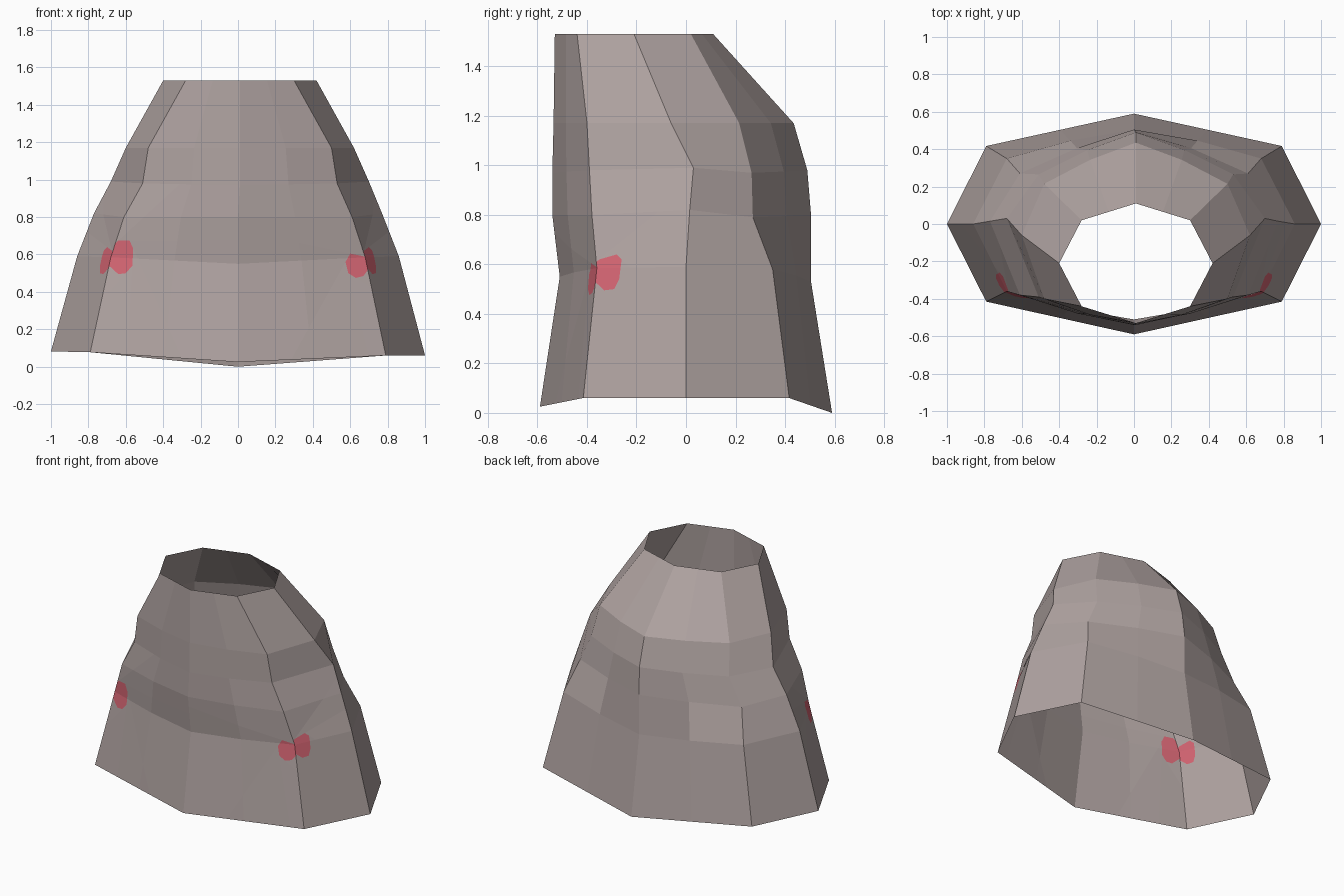
import bpy, bmesh
from mathutils import Vector

if "Cube" in bpy.data.objects:
    bpy.data.objects.remove(bpy.data.objects["Cube"])


def material(name, rgb):
    m = bpy.data.materials.new(name)
    m.diffuse_color = (*rgb, 1)
    m.use_nodes = True
    m.node_tree.nodes["Principled BSDF"].inputs["Base Color"].default_value = m.diffuse_color
    return m


# Rings: x shift, corner x, side x, then (y, z) of front, front corner, side, back corner, back
RINGS = [
    (0.00, 0.79, 1.00, (-.59, .025), (-.415, .06), (0, .06), (.417, .06), (.59, 0)),
    (0.00, 0.68, 0.86, (-.51, .55), (-.36, .585), (0, .59), (.35, .58), (.505, .53)),
    (0.00, 0.61, 0.77, (-.54, .80), (-.38, .80), (.015, .82), (.27, .79), (.505, .80)),
    (0.01, 0.52, 0.69, (-.54, .97), (-.39, .98), (.03, .99), (.265, .97), (.49, .98)),
    (0.01, 0.49, 0.61, (-.535, 1.17), (-.40, 1.17), (-.06, 1.17), (.215, 1.17), (.435, 1.17)),
    (0.01, 0.29, 0.41, (-.53, 1.53), (-.44, 1.53), (-.21, 1.53), (.02, 1.53), (.11, 1.53)),
]


def ring_points(i):
    dx, xc, xs, f, fc, s, bc, b = RINGS[i]
    bulge = 0.018 if 0 < i < 5 else 0
    half = [(0, *f), (xc / 2, (f[0] + fc[0]) / 2 - bulge, (f[1] + fc[1]) / 2),
            (xc, *fc), (xs, *s), (xc, *bc),
            (xc / 2, (b[0] + bc[0]) / 2 + bulge, (b[1] + bc[1]) / 2), (0, *b)]
    full = half + [(-x, y, z) for x, y, z in half[-2:0:-1]]
    # the hem sits slightly higher on the left
    return [(x + dx, y, z - 0.022 * x if i == 0 and x < 0 else z) for x, y, z in full]


# Open faceted shell
bm = bmesh.new()
loops = [[bm.verts.new(p) for p in ring_points(i)] for i in range(len(RINGS))]
n = len(loops[0])
for low, high in zip(loops, loops[1:]):
    for k in range(n):
        j = (k + 1) % n
        bm.faces.new((low[k], low[j], high[j], high[k]))
bm.normal_update()


# Painted red patches: cut convex outlines into the faces of one wall
def paint_patch(sign, axis, outline):
    faces = []
    for f in bm.faces:
        c, nr = f.calc_center_median(), f.normal
        frontal = abs(nr.y) > abs(nr.x)
        if c.x * sign > 0 and c.y < 0 and c.z < 0.9 and frontal == (axis == 0):
            faces.append(f)
    mid = sum((Vector(p) for p in outline), Vector((0, 0))) / len(outline)
    for p, q in zip(outline, outline[1:] + outline[:1]):
        normal = Vector((0, 0, 0))
        normal[axis], normal[2] = q[1] - p[1], p[0] - q[0]
        co = Vector((0, 0, p[1]))
        co[axis] = p[0]
        centre = Vector((0, 0, mid.y))
        centre[axis] = mid.x
        if (centre - co).dot(normal) > 0:
            normal = -normal
        geom = set(faces)
        for f in faces:
            geom.update(f.edges)
            geom.update(f.verts)
        res = bmesh.ops.bisect_plane(bm, geom=list(geom), dist=1e-5,
                                     plane_co=co, plane_no=normal)
        faces = [g for g in res["geom"] if isinstance(g, bmesh.types.BMFace)
                 and (g.calc_center_median() - co).dot(normal) < 0]
    for f in faces:
        f.material_index = 1


paint_patch(-1, 0, [(-.70, .62), (-.64, .675), (-.58, .675), (-.56, .63),
                    (-.565, .54), (-.60, .50), (-.64, .495), (-.70, .55)])
paint_patch(1, 0, [(.72, .58), (.60, .605), (.575, .56), (.59, .50), (.63, .475), (.67, .485), (.72, .55)])
for side in (-1, 1):
    paint_patch(side, 1, [(-.40, .58), (-.35, .62), (-.28, .64), (-.26, .62),
                          (-.27, .54), (-.29, .50), (-.33, .495), (-.40, .56)])

me = bpy.data.meshes.new("skirt_shell")
bm.to_mesh(me)
bm.free()
me.materials.append(material("warm grey", (0.43, 0.365, 0.355)))
me.materials.append(material("red patch", (0.66, 0.13, 0.17)))
shell = bpy.data.objects.new("skirt_shell", me)
bpy.context.collection.objects.link(shell)
